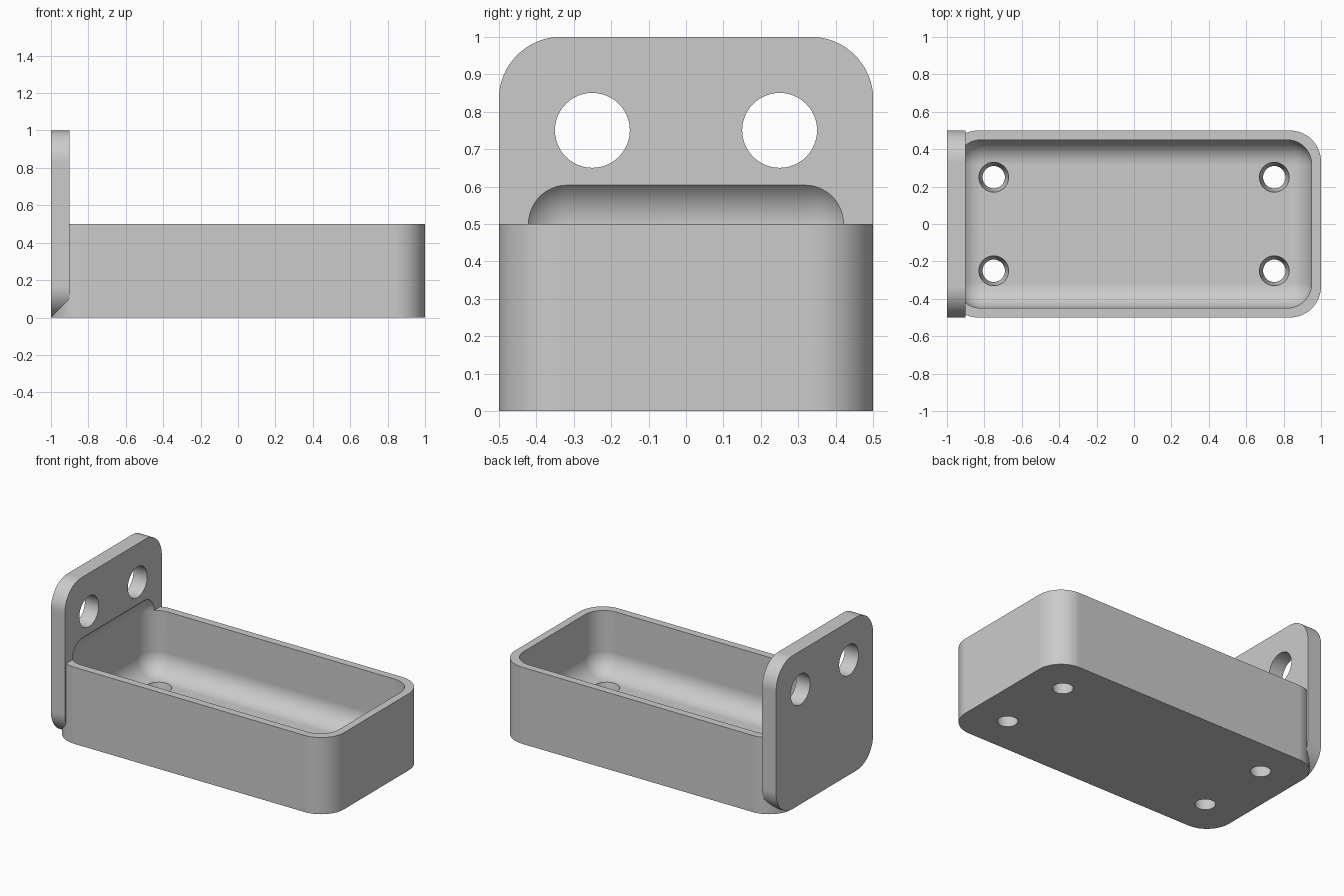
import bpy
import bmesh
from math import radians, pi
from mathutils import Matrix, Vector

if "Cube" in bpy.data.objects:
    bpy.data.objects.remove(bpy.data.objects["Cube"], do_unlink=True)

WALL = 0.05
FLOOR = 0.1
OUTER_R = 0.167
INNER_R = 0.133
SEGMENTS = 16

grey = bpy.data.materials.new("plain grey")
grey.use_nodes = True
grey.diffuse_color = (0.6, 0.6, 0.6, 1)
grey.node_tree.nodes["Principled BSDF"].inputs["Base Color"].default_value = grey.diffuse_color


def make_object(name, bm):
    bmesh.ops.recalc_face_normals(bm, faces=bm.faces)
    mesh = bpy.data.meshes.new(name)
    bm.to_mesh(mesh)
    bm.free()
    mesh.materials.append(grey)
    obj = bpy.data.objects.new(name, mesh)
    bpy.context.collection.objects.link(obj)
    return obj


def rounded_box(name, low, high, radius, axis=None):
    """Box with every edge rounded, or only those along one axis."""
    low, high = Vector(low), Vector(high)
    bm = bmesh.new()
    bmesh.ops.create_cube(bm, size=1)
    bmesh.ops.scale(bm, vec=high - low, verts=bm.verts)
    bmesh.ops.translate(bm, vec=(low + high) / 2, verts=bm.verts)
    edges = [e for e in bm.edges if axis is None
             or abs(e.verts[0].co[axis] - e.verts[1].co[axis]) > 0.01]
    bmesh.ops.bevel(bm, geom=edges, offset=radius, segments=SEGMENTS,
                    profile=0.5, affect='EDGES')
    return make_object(name, bm)


def cone(name, centre, bottom_r, top_r, depth, turn=Matrix()):
    bm = bmesh.new()
    bmesh.ops.create_cone(bm, cap_ends=True, segments=48, radius1=bottom_r,
                          radius2=top_r, depth=depth,
                          matrix=Matrix.Translation(centre) @ turn.to_4x4())
    return make_object(name, bm)


def combine(target, other, operation):
    """Apply a boolean and discard the helper."""
    mod = target.modifiers.new(operation.lower(), 'BOOLEAN')
    mod.operation, mod.solver, mod.object = operation, 'EXACT', other
    bpy.context.view_layer.objects.active = target
    bpy.ops.object.modifier_apply(modifier=mod.name)
    bpy.data.objects.remove(other, do_unlink=True)


# Tray body and upright mounting plate
tray = rounded_box("tray_with_mounting_plate", (-1, -0.5, 0), (1, 0.5, 0.5), OUTER_R, axis=2)
plate = rounded_box("mounting_plate", (-1, -0.5, 0), (-0.9, 0.5, 1), OUTER_R, axis=0)
combine(tray, plate, 'UNION')

# Rounded cavity, which also bites into the plate
cavity = rounded_box("cavity_cutter", (-1 + WALL, -0.5 + WALL, FLOOR),
                     (1 - WALL, 0.5 - WALL, 0.5 + INNER_R), INNER_R)
combine(tray, cavity, 'DIFFERENCE')

# Screw holes in the plate and tapered drain holes in the floor
for y in (-0.25, 0.25):
    hole = cone("plate_hole_cutter", (-0.95, y, 0.75), 0.1, 0.1, 0.3,
                Matrix.Rotation(pi / 2, 4, 'Y'))
    combine(tray, hole, 'DIFFERENCE')
    for x in (-0.75, 0.75):
        drain = cone("drain_cutter", (x, y, FLOOR / 2), 0.056, 0.084, 0.14)
        combine(tray, drain, 'DIFFERENCE')

# Smooth the rounded faces, keep the edges sharp
bpy.ops.object.select_all(action='DESELECT')
tray.select_set(True)
bpy.context.view_layer.objects.active = tray
bpy.ops.object.shade_smooth_by_angle(angle=radians(25))
normals = tray.modifiers.new("flat_panels", 'WEIGHTED_NORMAL')
normals.keep_sharp = True
